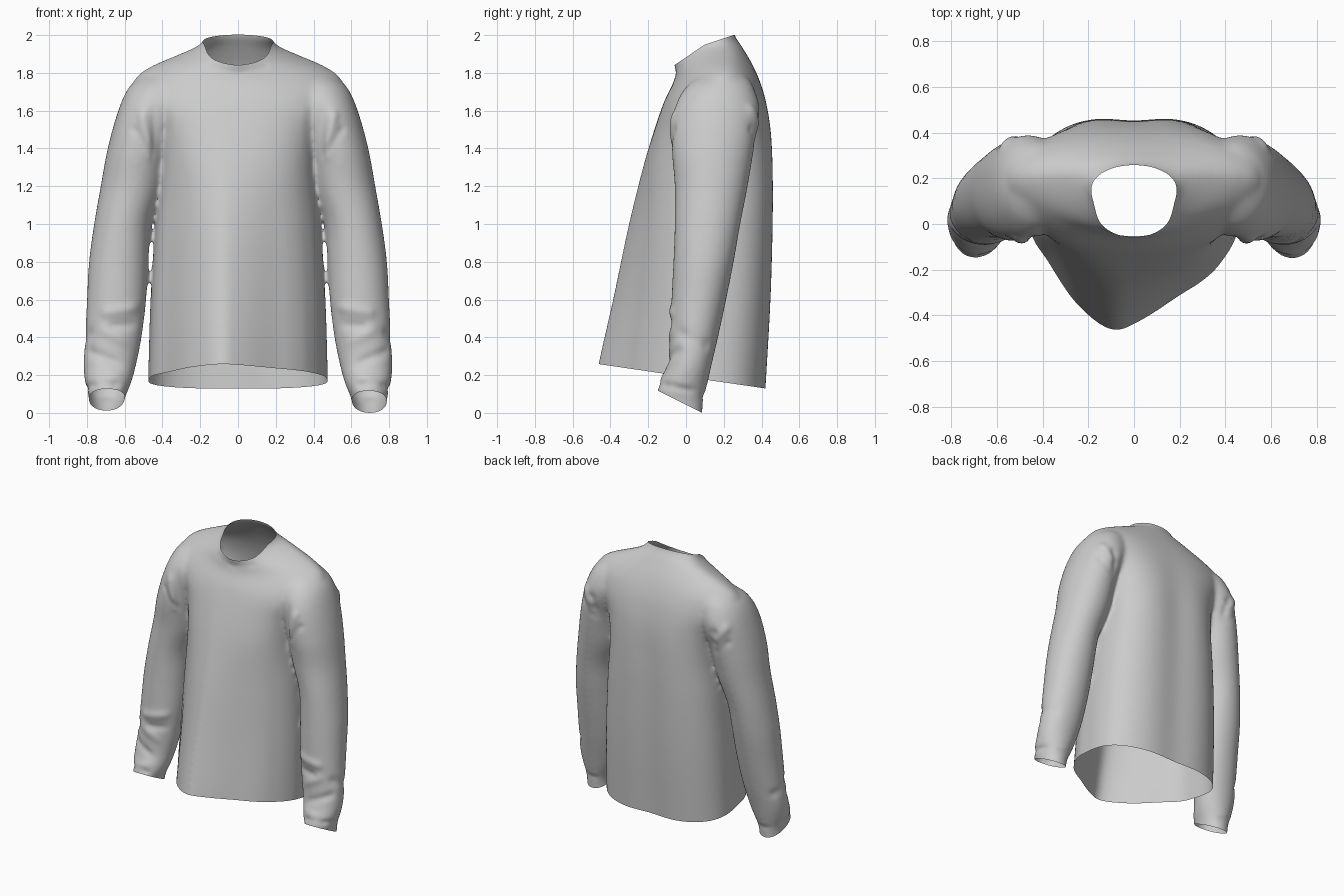
import bpy, bmesh, math
from mathutils import Vector

if "Cube" in bpy.data.objects:
    bpy.data.objects.remove(bpy.data.objects["Cube"])


def curve(table, t):
    """Smooth interpolation through (t, value) pairs."""
    if t <= table[0][0]:
        return table[0][1]
    if t >= table[-1][0]:
        return table[-1][1]
    i = next(j for j in range(len(table) - 1) if t <= table[j + 1][0])

    def slope(j):
        a, b = table[max(j - 1, 0)], table[min(j + 1, len(table) - 1)]
        return (b[1] - a[1]) / (b[0] - a[0])
    (t0, v0), (t1, v1) = table[i], table[i + 1]
    h = t1 - t0
    s = (t - t0) / h
    return ((2 * s**3 - 3 * s**2 + 1) * v0 + (s**3 - 2 * s**2 + s) * h * slope(i)
            + (3 * s**2 - 2 * s**3) * v1 + (s**3 - s**2) * h * slope(i + 1))


def loft(bm, rings):
    """Closed tube through rings of equal length."""
    loops = [[bm.verts.new(p) for p in r] for r in rings]
    n = len(loops[0])
    for a, b in zip(loops, loops[1:]):
        for i in range(n):
            j = (i + 1) % n
            bm.faces.new((a[i], a[j], b[j], b[i]))
    bm.faces.new(loops[0][::-1])
    bm.faces.new(loops[-1])


def super_point(a, n):
    c, s = math.cos(a), math.sin(a)
    return (math.copysign(abs(c) ** (2 / n), c), math.copysign(abs(s) ** (2 / n), s))


# Torso profiles against height
WIDTH = [(-.05, .478), (.2, .475), (.6, .463), (1, .438), (1.3, .414), (1.5, .44), (1.65, .525),
         (1.75, .553), (1.8, .515), (1.84, .45), (1.87, .382), (1.9, .31), (1.93, .24),
         (1.95, .205), (1.98, .18), (2.15, .172)]
FRONT = [(-.05, -.525), (.26, -.463), (.6, -.387), (1, -.303), (1.3, -.228), (1.5, -.168),
         (1.65, -.115), (1.77, -.06), (1.84, -.063), (2.15, -.07)]
BACK = [(-.05, .425), (.14, .435), (.6, .46), (1, .471), (1.3, .47), (1.5, .457), (1.65, .43),
        (1.75, .398), (1.84, .356), (1.9, .32), (1.95, .289), (2, .257), (2.15, .24)]
SIDE = [(0, .14), (1.5, .16), (1.75, .19), (1.86, .21), (1.93, .21), (1.98, .16), (2.1, .1)]
DRAPE = [(.05, 1), (.6, .85), (1, .6), (1.3, .25), (1.5, .1), (1.7, 0)]
BACK_ROUND = [(0, 2.45), (1, 2.7), (1.5, 2.7), (1.75, 2.2), (1.86, 1.9), (1.95, 2), (2.1, 2.2)]
FRONT_ROUND = [(0, 2.2), (1, 2.3), (1.35, 2.6), (1.55, 2.5), (1.7, 2.1), (1.84, 1.45), (1.93, 1.38), (2, 2)]
# Off-centre pointed drape of the front, as depth across the width
POINT = [(-1, 0), (-.97, .25), (-.8, .48), (-.53, .8), (-.2, 1), (.05, .93), (.43, .73),
         (.63, .63), (.8, .5), (.97, .25), (1, 0)]


def torso_ring(z, count=120):
    w, yf, yb, ys = (curve(t, z) for t in (WIDTH, FRONT, BACK, SIDE))
    k, n, m = (curve(t, z) for t in (DRAPE, BACK_ROUND, FRONT_ROUND))
    dip = .02 * min(1, max(0, (1.9 - z) / .6))
    ring = []
    for i in range(count):
        u, v = super_point(2 * math.pi * i / count, n)
        if v >= 0:
            y = ys + (yb - ys) * v - dip * math.exp(-(u / .3) ** 2)
        else:
            ell = max(0, 1 - abs(u) ** m) ** (1 / m)
            y = ys - (ys - yf) * ((1 - k) * ell + k * curve(POINT, u))
        ring.append((w * u, y, z))
    return ring


# Sleeve slices: height, inner x, outer x, front y, back y
SLEEVE = [(-.12, .615, .785, -.13, .085), (.05, .605, .787, -.14, .09), (.1, .59, .795, -.153, .1),
          (.16, .565, .81, -.14, .115), (.25, .54, .818, -.103, .135), (.4, .51, .81, -.085, .17),
          (.6, .486, .8, -.077, .213), (.8, .474, .789, -.067, .253), (1, .458, .762, -.06, .288),
          (1.2, .395, .727, -.06, .327), (1.4, .36, .69, -.075, .36), (1.6, .3, .634, -.065, .39),
          (1.72, .28, .58, -.005, .36), (1.78, .3, .515, .07, .32), (1.81, .32, .45, .13, .28)]
COLUMNS = [[(s[0], s[c]) for s in SLEEVE] for c in range(1, 5)]


def sleeve_ring(z, side, count=64):
    xi, xo, yf, yb = (curve(t, z) for t in COLUMNS)
    ring = []
    for i in range(count):
        u, v = super_point(side * 2 * math.pi * i / count, 2.05)
        ring.append((side * ((xi + xo) / 2 + (xo - xi) / 2 * u), (yf + yb) / 2 + (yb - yf) / 2 * v, z))
    return ring


# Torso and both sleeves as overlapping solids
bm = bmesh.new()
loft(bm, [torso_ring(-.05 + 2.2 * i / 150) for i in range(151)])
for side in (-1, 1):
    loft(bm, [sleeve_ring(-.12 + 1.93 * i / 100, side) for i in range(101)])
bmesh.ops.recalc_face_normals(bm, faces=bm.faces)
mesh = bpy.data.meshes.new("shirt")
bm.to_mesh(mesh)
bm.free()
shirt = bpy.data.objects.new("long_sleeve_shirt", mesh)
bpy.context.collection.objects.link(shirt)
bpy.context.view_layer.objects.active = shirt
shirt.select_set(True)

# Fuse into one skin and relax the seams
fuse = shirt.modifiers.new("fuse", 'REMESH')
fuse.mode, fuse.voxel_size = 'VOXEL', .0115
relax = shirt.modifiers.new("relax", 'SMOOTH')
relax.factor, relax.iterations = .5, 18
for m in ("fuse", "relax"):
    bpy.ops.object.modifier_apply(modifier=m)

# Cloth folds: start, end, width, depth (mirrored left and right)
FOLDS = [((.42, -.07, 1.36), (.45, -.08, 1.66), .025, -.014), ((.46, -.07, 1.36), (.51, -.07, 1.58), .022, .014),
         ((.45, -.06, 1.36), (.55, -.06, 1.5), .018, -.01), ((.37, -.12, 1.38), (.36, -.1, 1.6), .025, .01),
         ((.45, .38, 1.4), (.5, .39, 1.56), .026, -.016), ((.5, .38, 1.52), (.57, .35, 1.6), .03, .012),
         ((.5, .34, 1.42), (.58, .34, 1.5), .022, -.01),
         ((.52, -.06, .56), (.7, -.08, .53), .027, .012), ((.5, -.06, .47), (.66, -.09, .46), .024, -.012),
         ((.56, -.1, .36), (.72, -.09, .44), .027, .01), ((.62, -.12, .26), (.8, -.05, .33), .024, -.012),
         ((.55, -.12, .22), (.7, -.14, .19), .022, .006), ((.58, -.15, .15), (.8, -.1, .145), .016, -.012),
         ((.8, -.1, .145), (.8, .1, .1), .016, -.01), ((.8, .1, .09), (.6, .1, .08), .016, -.008),
         ((.79, -.03, .42), (.78, .1, .36), .03, -.01),
         ((.0, -.06, 1.8), (.14, -.02, 1.83), .02, -.006)]
FOLDS = [(Vector(a), Vector(b), w, d) for a, b, w, d in FOLDS]


def fold_offset(p):
    q, total = Vector((abs(p.x), p.y, p.z)), 0
    for a, b, width, depth in FOLDS:
        d = b - a
        t = max(0, min(1, (q - a).dot(d) / d.length_squared))
        r = (q - a - d * t).length / width
        if r < 3:
            total += depth * math.exp(-r * r)
    return total


bm = bmesh.new()
bm.from_mesh(shirt.data)
bm.normal_update()
for v, shift in [(v, v.normal * fold_offset(v.co)) for v in bm.verts]:
    v.co += shift
for _ in range(3):
    bmesh.ops.smooth_vert(bm, verts=bm.verts, factor=.5, use_axis_x=True, use_axis_y=True, use_axis_z=True)


def cut_open(inside, point, normal):
    """Trim away everything beyond a plane, within a chosen region."""
    faces = [f for f in bm.faces if all(inside(v.co) for v in f.verts)]
    geom = set(faces)
    for f in faces:
        geom.update(f.edges)
        geom.update(f.verts)
    bmesh.ops.bisect_plane(bm, geom=list(geom), dist=1e-5, plane_co=point,
                           plane_no=Vector(normal).normalized(), clear_outer=True)


# Hem, two-plane curved neck, and cuff openings
cut_open(lambda p: abs(p.x) < .5 and p.z < .36, (0, -.46, .258), (0, -.13, -.89))
for slope in (.675, .333):
    cut_open(lambda p: abs(p.x) < .3 and p.z > 1.75, (0, .1, 1.95), (0, -slope, 1))
for side, drop in ((-1, .015), (1, .003)):
    cut_open(lambda p: p.x * side > .5 and p.z < .25, (side * .7, 0, .04 + drop), (0, -.5, -1))
bm.to_mesh(shirt.data)
bm.free()
bpy.ops.object.shade_smooth_by_angle(angle=math.radians(60))
